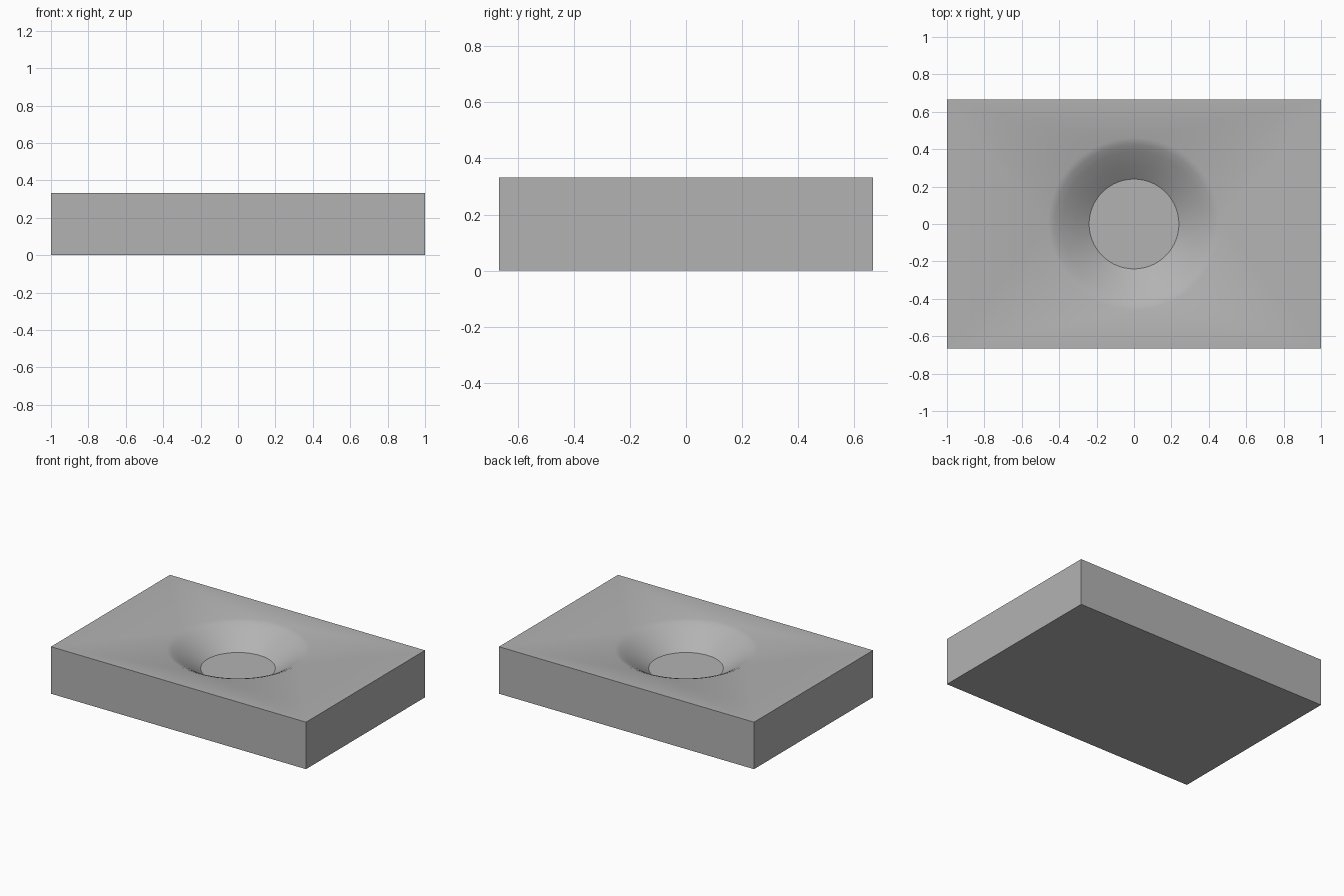
import bpy
import bmesh
import math

cube = bpy.data.objects.get("Cube")
if cube:
    bpy.data.objects.remove(cube, do_unlink=True)

LENGTH, WIDTH, HEIGHT = 2.0, 1.333, 0.333
SEGMENTS = 64
# Bowl profile from rim to floor edge: radius, depth below the top
PROFILE = [(0.46, 0.0), (0.425, 0.014), (0.385, 0.037), (0.31, 0.088), (0.24, 0.14)]

grey = bpy.data.materials.new("plain grey")
grey.use_nodes = True
colour = (0.45, 0.45, 0.45, 1)
grey.diffuse_color = colour
grey.node_tree.nodes["Principled BSDF"].inputs["Base Color"].default_value = colour

bm = bmesh.new()


def ring(radius, depth):
    """Horizontal circle of vertices, counted anticlockwise."""
    steps = [math.tau * i / SEGMENTS for i in range(SEGMENTS)]
    return [bm.verts.new((radius * math.cos(a), radius * math.sin(a), HEIGHT - depth)) for a in steps]


def rectangle(z):
    signs = [(-1, -1), (1, -1), (1, 1), (-1, 1)]
    return [bm.verts.new((sx * LENGTH / 2, sy * WIDTH / 2, z)) for sx, sy in signs]


def join(upper, lower):
    """Quads between two loops of equal length."""
    for i in range(len(upper)):
        j = (i + 1) % len(upper)
        bm.faces.new((upper[i], lower[i], lower[j], upper[j]))


def loop_edges(loop):
    return [bm.edges.get((loop[i - 1], loop[i])) for i in range(len(loop))]


# Block sides and underside
base, top = rectangle(0), rectangle(HEIGHT)
join(top, base)
bm.faces.new(base)

# Bowl wall and floor
rings = [ring(r, d) for r, d in PROFILE]
for upper, lower in zip(rings, rings[1:]):
    join(upper, lower)
bm.faces.new(rings[-1])

# Top surface around the bowl
bmesh.ops.triangle_fill(bm, use_beauty=True, edges=loop_edges(top) + loop_edges(rings[0]), normal=(0, 0, 1))
bmesh.ops.recalc_face_normals(bm, faces=bm.faces)

mesh = bpy.data.meshes.new("block_with_bowl")
bm.to_mesh(mesh)
bm.free()
mesh.materials.append(grey)
block = bpy.data.objects.new("block_with_bowl", mesh)
bpy.context.collection.objects.link(block)

bpy.ops.object.select_all(action="DESELECT")
block.select_set(True)
bpy.context.view_layer.objects.active = block
bpy.ops.object.shade_smooth_by_angle(angle=math.radians(30))
